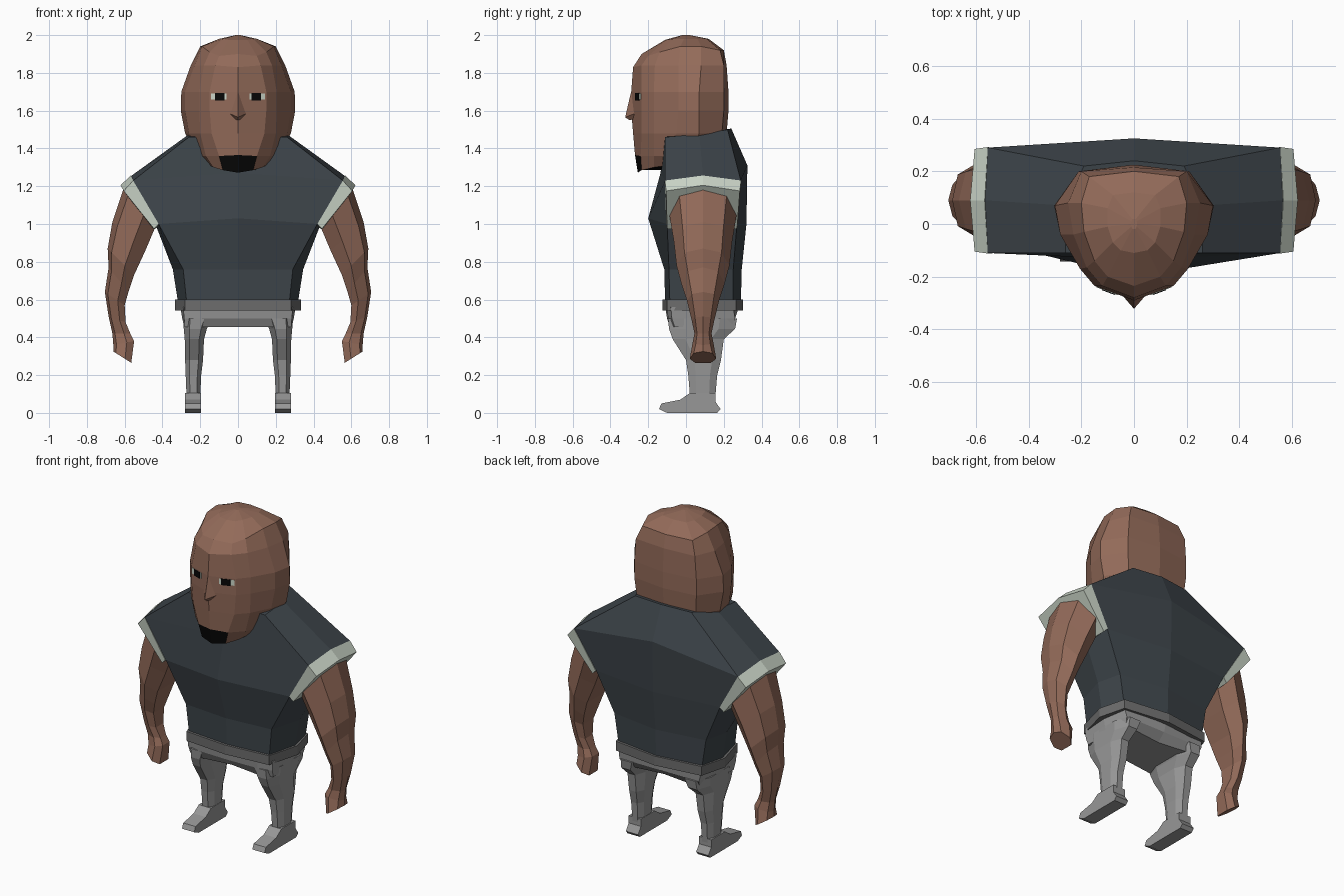
import bpy, bmesh


def material(name, r, g, b):
    m = bpy.data.materials.new(name)
    m.diffuse_color = (r, g, b, 1)
    return m


SKIN = material("skin brown", .29, .145, .10)
SHIRT = material("shirt slate", .048, .060, .070)
TRIM = material("pale trim", .60, .67, .58)
PANTS = material("trouser grey", .31, .31, .31)
BELT = material("belt grey", .15, .15, .15)
BLACK = material("black", .002, .002, .002)


def loft(name, rings, *mats, rule=None):
    """Skin a list of equal-length point rings and cap both ends."""
    bm = bmesh.new()
    vs = [[bm.verts.new(p) for p in r] for r in rings]
    n = len(rings[0])
    for a, b in zip(vs, vs[1:]):
        for i in range(n):
            j = (i + 1) % n
            bm.faces.new((a[i], a[j], b[j], b[i]))
    bm.faces.new(vs[0])
    bm.faces.new(vs[-1])
    bmesh.ops.recalc_face_normals(bm, faces=bm.faces)
    if rule:
        for f in bm.faces:
            f.material_index = rule(f.calc_center_median())
    me = bpy.data.meshes.new(name)
    bm.to_mesh(me)
    bm.free()
    for m in mats:
        me.materials.append(m)
    ob = bpy.data.objects.new(name, me)
    bpy.context.collection.objects.link(ob)
    return ob


def sym(z, half):
    """Full ring from a half outline running front centre to back centre."""
    pts = [(p[0], p[1], p[2] if len(p) > 2 else z) for p in half]
    return pts + [(-x, y, h) for x, y, h in reversed(pts[1:-1])]


def both_sides(name, rings, *mats):
    for side, s in (("right", 1), ("left", -1)):
        loft(f"{name}_{side}", [[(s * x, y, z) for x, y, z in r] for r in rings], *mats)


# Shirt, widening to the sleeve openings and closing at the collar
loft("shirt", [
    sym(.57, [(0, -.11), (.27, -.085), (.315, .1), (.28, .25), (0, .29)]),
    sym(.76, [(0, -.115), (.29, -.09), (.345, .1), (.31, .25), (0, .295)]),
    sym(1.0, [(0, -.20, 1.03), (.42, -.10), (.43, .1, .98), (.42, .27), (0, .32)]),
    sym(1.23, [(0, -.135, 1.27), (.555, -.11), (.565, .09, 1.255), (.555, .29), (0, .325, 1.31)]),
    sym(1.47, [(0, -.11), (.26, -.11, 1.46), (.26, .07, 1.475), (.19, .22, 1.5), (0, .24, 1.505)]),
], SHIRT)

# Sleeve trim
both_sides("sleeve_trim", [
    [(.42, -.105, 1.0), (.555, -.112, 1.23), (.567, .09, 1.257),
     (.555, .292, 1.23), (.42, .275, 1.0), (.43, .09, .98)],
    [(.445, -.10, .975), (.605, -.105, 1.175), (.622, .09, 1.205),
     (.605, .285, 1.175), (.445, .27, .975), (.45, .09, .97)],
], TRIM)

# Arms and fists: inner x, z, outer x, z, half depth
stations = [(.435, .99, .605, 1.19, .18), (.49, .86, .665, 1.01, .155),
            (.55, .73, .69, .87, .14), (.58, .64, .685, .77, .115),
            (.60, .57, .705, .64, .085), (.595, .48, .685, .51, .06),
            (.57, .42, .665, .42, .045), (.55, .38, .66, .36, .055),
            (.565, .265, .66, .325, .07)]
section = [(1, 0), (.85, -.7), (.35, -1), (0, -.6), (0, .6), (.35, 1), (.85, .7)]
both_sides("arm", [[(a + (c - a) * t, .09 + h * v, b + (d - b) * t) for t, v in section]
                   for a, b, c, d, h in stations], SKIN)

# Head with the beard on the chin
loft("head", [
    sym(1.285, [(0, -.255, 1.272), (.08, -.235), (.13, -.17, 1.30), (.15, -.1, 1.31),
                (.15, -.03, 1.31), (.10, .05), (0, .08)]),
    sym(1.36, [(0, -.27, 1.365), (.10, -.24), (.17, -.17), (.20, -.08),
               (.22, .02), (.16, .15), (0, .18)]),
    sym(1.48, [(0, -.28), (.14, -.235), (.20, -.17), (.26, -.05),
               (.28, .07), (.20, .19), (0, .215)]),
    sym(1.60, [(0, -.29), (.15, -.235), (.205, -.17), (.28, -.04),
               (.303, .07), (.21, .20), (0, .225)]),
    sym(1.70, [(0, -.29), (.15, -.235), (.205, -.17), (.28, -.04),
               (.30, .07), (.21, .20), (0, .225)]),
    sym(1.84, [(0, -.28, 1.83), (.12, -.235), (.18, -.165), (.23, -.04),
               (.25, .08), (.20, .20), (0, .215)]),
    sym(1.92, [(0, -.235, 1.90), (.10, -.20, 1.89), (.15, -.14, 1.91), (.19, -.03, 1.94),
               (.20, .08, 1.94), (.17, .18), (0, .20)]),
    sym(1.98, [(0, -.11, 1.975), (.05, -.10, 1.975), (.08, -.07), (.10, -.01),
               (.10, .06), (.08, .11), (0, .12)]),
    sym(2.0, [(0, -.02), (.006, -.018), (.01, -.01), (.012, 0),
              (.01, .01), (.006, .018), (0, .02)]),
], SKIN, BLACK, rule=lambda c: int(c.z < 1.345 and c.y < -.03 and abs(c.x) < .09))

# Nose wedge
loft("nose", [
    [(-.012, -.28, 1.69), (0, -.293, 1.69), (.012, -.28, 1.69)],
    [(-.045, -.27, 1.585), (0, -.322, 1.565), (.045, -.27, 1.585)],
    [(-.02, -.27, 1.555), (0, -.30, 1.55), (.02, -.27, 1.555)],
], SKIN)


# Eyes: thin plates lying on the slope of the face
def plate(x0, x1, z0, z1, lift):
    return [[(x, -.29 + .367 * x - o, z) for x, z in ((x0, z0), (x1, z0), (x1, z1), (x0, z1))]
            for o in (lift - .004, lift)]


both_sides("eye_white", plate(.062, .143, 1.658, 1.692, .003), TRIM)
both_sides("pupil", plate(.072, .122, 1.655, 1.693, .006), BLACK)

# Belt
waist = [(0, -.125), (.28, -.10), (.333, .1), (.29, .265), (0, .303)]
loft("belt", [sym(.543, waist), sym(.60, waist)], BELT)

# Hips
loft("hips", [
    sym(.455, [(0, -.06), (.20, -.085), (.282, -.06), (.285, .1), (.26, .24), (0, .21)]),
    sym(.50, [(0, -.10), (.20, -.095), (.285, -.075), (.295, .1), (.27, .26), (0, .26)]),
    sym(.56, [(0, -.11), (.20, -.10), (.29, -.08), (.305, .1), (.28, .25), (0, .28)]),
], PANTS)


# Trouser legs: height, inner x, outer x, front y, back y
def leg_ring(z, a, b, f, k):
    w, d = (b - a) * .25, (k - f) * .25
    return [(a + w, f, z), (b - w, f, z), (b, f + d, z), (b, k - d, z),
            (b - w, k, z), (a + w, k, z), (a, k - d, z), (a, f + d, z)]


both_sides("leg", [leg_ring(*s) for s in [
    (.50, .14, .292, -.095, .27), (.445, .165, .287, -.09, .26), (.39, .18, .282, -.07, .20),
    (.28, .185, .28, 0, .185), (.20, .195, .277, .012, .165), (.08, .20, .272, .022, .155)]], PANTS)

# Shoes: side profile swept across the foot width
shoe = [(.02, .105), (-.03, .07), (-.13, .05), (-.143, .02), (-.10, 0),
        (.165, 0), (.183, .02), (.155, .06), (.155, .105)]
both_sides("shoe", [[(x, y, z) for y, z in shoe] for x in (.197, .28)], PANTS)
